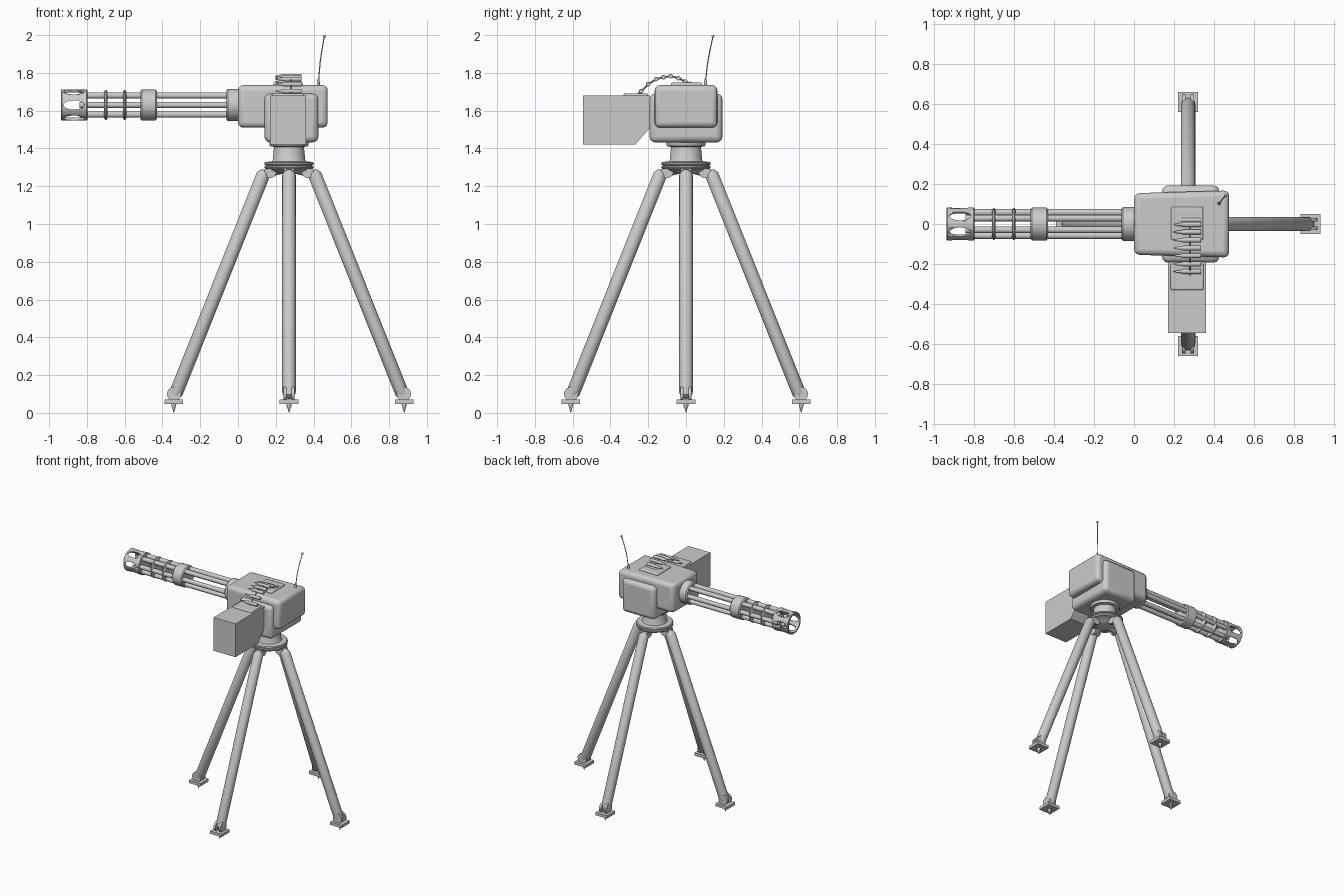
import bpy, bmesh
from math import sin, cos, pi, radians
from mathutils import Vector, Matrix

if "Cube" in bpy.data.objects:
    bpy.data.objects.remove(bpy.data.objects["Cube"])

CX, AZ = 0.27, 1.63          # tripod centre x, barrel axis height


def finish(name, bm, bevel=0, seg=3, smooth=True):
    bmesh.ops.recalc_face_normals(bm, faces=bm.faces)
    me = bpy.data.meshes.new(name)
    bm.to_mesh(me)
    bm.free()
    ob = bpy.data.objects.new(name, me)
    bpy.context.collection.objects.link(ob)
    bpy.ops.object.select_all(action='DESELECT')
    ob.select_set(True)
    bpy.context.view_layer.objects.active = ob
    if bevel:
        m = ob.modifiers.new("bevel", 'BEVEL')
        m.width, m.segments, m.limit_method = bevel, seg, 'ANGLE'
    if smooth:
        bpy.ops.object.shade_smooth_by_angle(angle=radians(35))
    return ob


def add_lathe(bm, profile, origin, axis, seg=32, closed=False):
    """Revolve (radius, distance) points about an axis through origin."""
    rot = Vector(axis).to_track_quat('Z', 'Y').to_matrix()
    rings = [[bm.verts.new(Vector(origin) + rot @ Vector((r * cos(2 * pi * i / seg), r * sin(2 * pi * i / seg), h)))
              for i in range(seg)] for r, h in profile]
    pairs = list(zip(rings, rings[1:])) + ([(rings[-1], rings[0])] if closed else [])
    for a, b in pairs:
        for i in range(seg):
            j = (i + 1) % seg
            bm.faces.new((a[i], a[j], b[j], b[i]))
    if not closed:
        bm.faces.new(rings[0])
        bm.faces.new(rings[-1])


def lathe(name, profile, origin, axis=(0, 0, 1), seg=32, closed=False):
    bm = bmesh.new()
    add_lathe(bm, profile, origin, axis, seg, closed)
    return finish(name, bm)


def rod(bm, a, b, r1, r2=None, seg=20):
    d = Vector(b) - Vector(a)
    add_lathe(bm, [(r1, 0), (r1 if r2 is None else r2, d.length)], a, d, seg)


def add_box(bm, x, y, z):
    v = bmesh.ops.create_cube(bm, size=1)['verts']
    for p in v:
        p.co = Vector((x[p.co.x > 0], y[p.co.y > 0], z[p.co.z > 0]))
    return v


def box(name, x, y, z, bevel=0, taper=None):
    bm = bmesh.new()
    for p in add_box(bm, x, y, z):
        if taper:
            taper(p.co)
    return finish(name, bm, bevel)


def prism(name, pts, x0, x1, bevel=0):
    """Extrude a (y, z) outline along x."""
    bm = bmesh.new()
    f = bm.faces.new([bm.verts.new((x0, y, z)) for y, z in pts])
    g = bmesh.ops.extrude_face_region(bm, geom=[f])['geom']
    bmesh.ops.translate(bm, vec=(x1 - x0, 0, 0), verts=[v for v in g if isinstance(v, bmesh.types.BMVert)])
    return finish(name, bm, bevel)


# Gun housing, narrowing a little to the front, and its cradle
def narrow(co):
    if co.x < 0.1:
        co.y *= 0.92


box("gun_housing", (0, 0.475), (-0.167, 0.167), (1.51, 1.735), 0.028, narrow)
box("cradle", (0.14, 0.425), (-0.193, 0.193), (1.432, 1.69), 0.03)
box("feed_plate", (0.185, 0.345), (-0.08, 0.085), (1.725, 1.748), 0.008)

# Ammunition box with cut lower corner, lid and mounting plate
prism("ammo_box", [(-0.545, 1.42), (-0.27, 1.42), (-0.19, 1.51), (-0.19, 1.68), (-0.545, 1.68)], 0.17, 0.36)
box("ammo_box_lid", (0.183, 0.348), (-0.33, -0.2), (1.67, 1.692), 0.008)

# Cartridge belt
bm = bmesh.new()
belt = [(-0.27, 1.675), (-0.237, 1.703), (-0.2, 1.74), (-0.158, 1.767), (-0.12, 1.777),
        (-0.08, 1.783), (-0.04, 1.772), (-0.003, 1.754), (0.02, 1.742)]
for y, z in belt:
    add_lathe(bm, [(0.011, 0), (0.012, 0.004), (0.012, 0.09), (0.008, 0.1), (0.007, 0.118), (0.001, 0.138)],
              (0.335, y, z), (-1, 0, 0), 12)
for (y, z), (v, w) in zip(belt, belt[1:]):
    rod(bm, (0.28, y, z), (0.28, v, w), 0.005, seg=8)
finish("cartridge_belt", bm)

# Rotary barrels and clamps
bm = bmesh.new()
for k in range(6):
    a = k * pi / 3
    y, z = -0.058 * cos(a), AZ + 0.058 * sin(a)
    add_lathe(bm, [(0.017, 0), (0.017, 0.86), (0.011, 0.86), (0.011, 0.83)], (0.02, y, z), (-1, 0, 0), 16)
finish("barrels", bm)
for name, x, w, r in (("rear_collar", -0.062, 0.07, 0.085), ("middle_collar", -0.517, 0.088, 0.082)):
    lathe(name, [(r - 0.008, 0), (r, 0.008), (r, w - 0.008), (r - 0.008, w)], (x, 0, AZ), (1, 0, 0))
for name, x in (("front_clamp_disc", -0.7), ("rear_clamp_disc", -0.6)):
    lathe(name, [(0.07, -0.009), (0.079, -0.003), (0.079, 0.003), (0.07, 0.009)], (x, 0, AZ), (1, 0, 0))

# Muzzle shroud with six oval openings
shroud = lathe("muzzle_shroud", [(0.079, 0), (0.083, 0.004), (0.083, 0.135), (0.079, 0.139), (0.068, 0.139), (0.068, 0)],
               (-0.936, 0, AZ), (1, 0, 0), 48, True)
bm = bmesh.new()
for k in range(6):
    m = (Matrix.Translation((-0.868, 0, AZ)) @ Matrix.Rotation(k * pi / 3, 4, 'X')
         @ Matrix.Translation((0, -0.08, 0)) @ Matrix.Rotation(pi / 2, 4, 'X') @ Matrix.Diagonal((0.055, 0.025, 1, 1)))
    bmesh.ops.create_cone(bm, cap_ends=True, segments=24, radius1=1, radius2=1, depth=0.07, matrix=m)
cutter = finish("shroud_cutter", bm)
cutter.hide_render = True
mod = shroud.modifiers.new("openings", 'BOOLEAN')
mod.object, mod.operation, mod.solver = cutter, 'DIFFERENCE', 'EXACT'
bpy.context.view_layer.objects.active = shroud
bpy.ops.object.modifier_apply(modifier=mod.name)
bpy.data.objects.remove(cutter)
lathe("shroud_back_plate", [(0.07, 0), (0.07, 0.012)], (-0.812, 0, AZ), (1, 0, 0))

# Swivel pedestal on top of the tripod
lathe("swivel_pedestal", [(0.05, 1.265), (0.075, 1.275), (0.1, 1.29), (0.125, 1.292), (0.131, 1.3), (0.131, 1.306),
                          (0.118, 1.31), (0.131, 1.314), (0.131, 1.322), (0.125, 1.328), (0.09, 1.332), (0.086, 1.34),
                          (0.079, 1.408), (0.1, 1.412), (0.104, 1.418), (0.104, 1.438)], (CX, 0, 0), seg=40)

# Four legs with hinges, feet and ground spikes
for k, side in enumerate(("right", "back", "left", "front")):
    turn = Matrix.Translation((CX, 0, 0)) @ Matrix.Rotation(k * pi / 2, 4, 'Z')
    top, foot = Vector((0.135, 0, 1.265)), Vector((0.6, 0, 0.1))
    d = foot - top
    L = d.length
    bm = bmesh.new()
    add_lathe(bm, [(0.012, -0.022), (0.027, -0.012), (0.036, 0.008), (0.036, L - 0.01),
                   (0.028, L + 0.014), (0.012, L + 0.024)], top, d, 24)
    bm.transform(turn)
    finish(side + "_leg", bm)
    bm = bmesh.new()
    for s in (-1, 1):
        rod(bm, (0.1, s * 0.012, 1.275), (0.1, s * 0.026, 1.275), 0.032)
    rod(bm, (0.05, 0, 1.285), (0.15, 0, 1.26), 0.022)
    bm.transform(turn)
    finish(side + "_hinge", bm)
    bm = bmesh.new()
    add_box(bm, (0.56, 0.66), (-0.05, 0.05), (0.048, 0.07))
    for s in (-1, 1):
        rod(bm, (0.608, s * 0.012, 0.1), (0.608, s * 0.03, 0.1), 0.038)
    rod(bm, (0.61, 0, 0.05), (0.61, 0, 0.035), 0.014, 0.012, 12)
    rod(bm, (0.61, 0, 0.036), (0.61, 0, 0), 0.011, 0.001, 12)
    bm.transform(turn)
    finish(side + "_foot", bm)

# Whip aerial with base and ball tip
cu = bpy.data.curves.new("aerial", 'CURVE')
cu.dimensions, cu.bevel_depth, cu.bevel_resolution = '3D', 0.003, 2
sp = cu.splines.new('NURBS')
pts = [(0.425, 0.102, 1.72), (0.43, 0.108, 1.81), (0.44, 0.122, 1.9), (0.457, 0.143, 1.993)]
sp.points.add(len(pts) - 1)
for p, co in zip(sp.points, pts):
    p.co = (*co, 1)
sp.use_endpoint_u, sp.order_u, sp.use_cyclic_u = True, 3, False
cu.use_fill_caps = True
bpy.context.collection.objects.link(bpy.data.objects.new("aerial", cu))
lathe("aerial_base", [(0.008, 0), (0.008, 0.02), (0.004, 0.04)], (0.425, 0.103, 1.73), seg=12)
bm = bmesh.new()
bmesh.ops.create_uvsphere(bm, u_segments=12, v_segments=8, radius=0.008, matrix=Matrix.Translation(pts[-1]))
finish("aerial_tip", bm)
